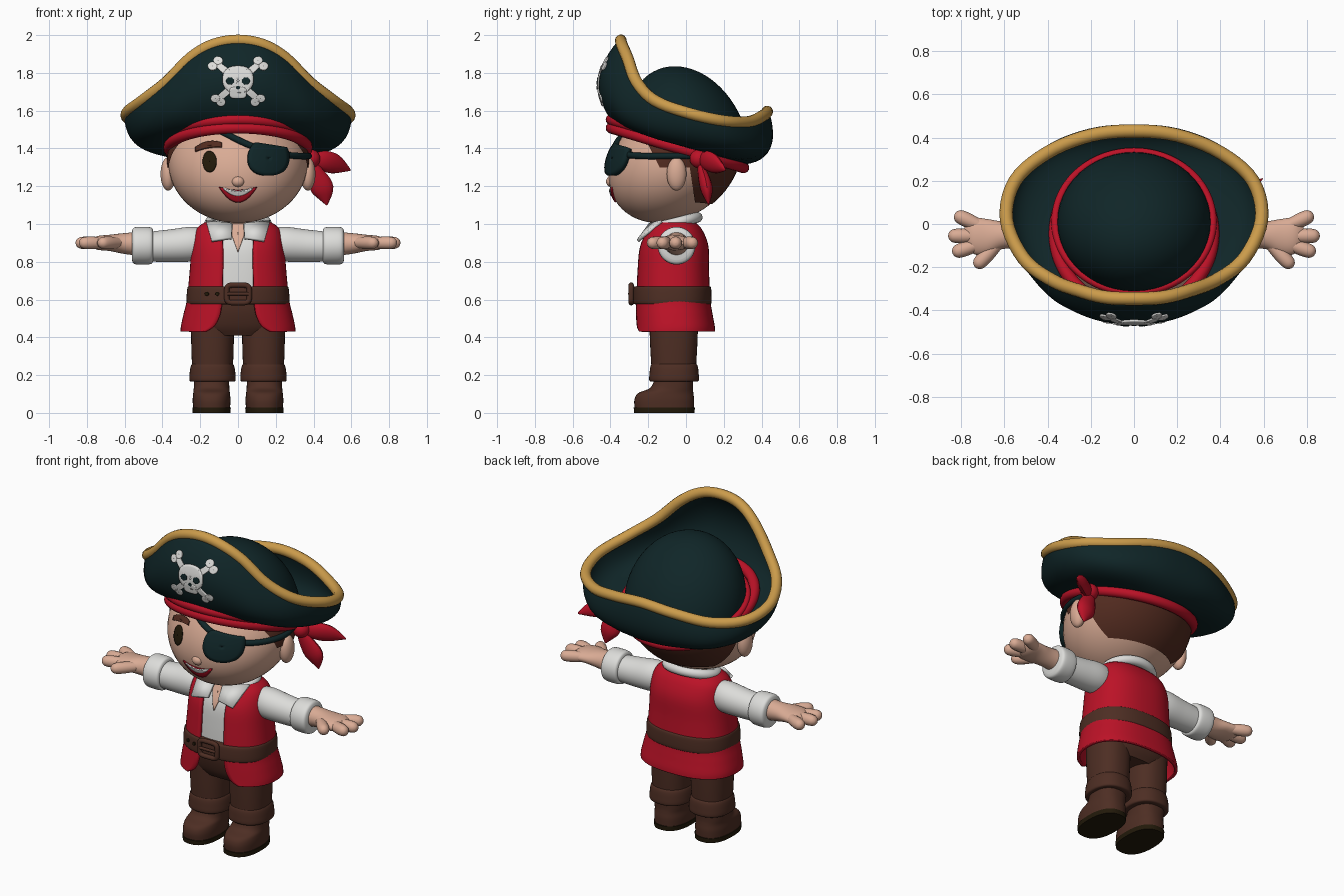
import bpy, bmesh
from math import sin, cos, pi, asin, atan2, copysign, sqrt, radians
from mathutils import Vector
from mathutils.bvhtree import BVHTree

if "Cube" in bpy.data.objects:
    bpy.data.objects.remove(bpy.data.objects["Cube"])


def material(name, r, g, b):
    m = bpy.data.materials.new(name)
    m.use_nodes = True
    m.diffuse_color = (r, g, b, 1)
    m.node_tree.nodes["Principled BSDF"].inputs["Base Color"].default_value = (r, g, b, 1)
    m.node_tree.nodes["Principled BSDF"].inputs["Roughness"].default_value = 0.8
    return m


SKIN = material("skin", .70, .41, .30)
WHITE = material("white cloth", .72, .72, .70)
RED = material("red cloth", .50, .006, .02)
TEAL = material("dark teal felt", .005, .019, .021)
GOLD = material("gold trim", .60, .33, .07)
BROWN = material("brown leather", .075, .027, .017)
HAIR = material("brown hair", .085, .024, .014)
DARK = material("dark sole", .016, .010, .003)
made = []


# ---- helpers ----
def finish(name, mat, bm, thick=0):
    me = bpy.data.meshes.new(name)
    bm.to_mesh(me)
    bm.free()
    me.materials.append(mat)
    ob = bpy.data.objects.new(name, me)
    bpy.context.scene.collection.objects.link(ob)
    if thick:
        mod = ob.modifiers.new("thickness", 'SOLIDIFY')
        mod.thickness, mod.offset = thick, 0
    made.append(ob)
    return ob


def grid(name, mat, rows, wrap=True, loop=False, cap=False, thick=0):
    bm = bmesh.new()
    vs = [[bm.verts.new(p) for p in r] for r in rows]
    n = len(vs[0])
    for i in range(len(vs) - (not loop)):
        a, b = vs[i], vs[(i + 1) % len(vs)]
        for j in range(n - (not wrap)):
            k = (j + 1) % n
            bm.faces.new((a[j], a[k], b[k], b[j]))
    if cap:
        bm.faces.new(vs[0])
        bm.faces.new(vs[-1][::-1])
    bmesh.ops.recalc_face_normals(bm, faces=bm.faces)
    return finish(name, mat, bm, thick)


def spline(pts, per=5, closed=False):
    n, out = len(pts), []
    pick = lambda i: pts[i % n] if closed else pts[min(max(i, 0), n - 1)]
    for i in range(n if closed else n - 1):
        for s in range(per):
            t = s / per
            out.append(tuple(b + .5 * t * (c - a + t * (2*a - 5*b + 4*c - d + t * (3*b - 3*c + d - a)))
                             for a, b, c, d in zip(pick(i - 1), pick(i), pick(i + 1), pick(i + 2))))
    return out if closed else out + [tuple(pts[-1])]


def se(v, p):
    return copysign(abs(v) ** (2 / p), v)


def loft(name, mat, secs, axis='z', n=40, p=2):
    rows = []
    for x, y, z, ra, rb in spline(secs):
        ring = [(ra * se(cos(2*pi*k/n), p), rb * se(sin(2*pi*k/n), p)) for k in range(n)]
        rows.append([(x + u, y + v, z) if axis == 'z' else (x, y + u, z + v) for u, v in ring])
    return grid(name, mat, rows, cap=True)


def tube(name, mat, pts, closed=False, squash=1, up=(0, 0, 1), n=14, per=5):
    path = spline(pts, per, closed)
    rows, m = [], len(path)
    for i, q in enumerate(path):
        a = path[(i - 1) % m if closed else max(i - 1, 0)]
        b = path[(i + 1) % m if closed else min(i + 1, m - 1)]
        t = (Vector(b[:3]) - Vector(a[:3])).normalized()
        side = t.cross(Vector(up)).normalized()
        nrm = side.cross(t)
        r = max(q[3], .002)
        rows.append([Vector(q[:3]) + r * (cos(2*pi*k/n) * side + squash * sin(2*pi*k/n) * nrm)
                     for k in range(n)])
    return grid(name, mat, rows, loop=closed, cap=not closed)


def ball(name, mat, c, r, shear=0, planes=()):
    bm = bmesh.new()
    bmesh.ops.create_uvsphere(bm, u_segments=48, v_segments=32, radius=1)
    for v in bm.verts:
        x, y, z = (v.co[i] * r[i] for i in range(3))
        v.co = (c[0] + x, c[1] + y + shear * z, c[2] + z)
    for co, no in planes:
        bmesh.ops.bisect_plane(bm, geom=bm.verts[:] + bm.edges[:] + bm.faces[:],
                               plane_co=co, plane_no=no, clear_inner=True)
    return finish(name, mat, bm)


def oval(cx, cz, rx, rz, rot=0, p=2, n=36):
    pts = [(rx * se(cos(2*pi*k/n), p), rz * se(sin(2*pi*k/n), p)) for k in range(n)]
    return [(cx + u * cos(rot) - v * sin(rot), cz + u * sin(rot) + v * cos(rot)) for u, v in pts]


def plate(name, mat, outline, target, lift=.004, thick=.008):
    """Thin plate laid on the front of a target surface."""
    me = target.data
    tree = BVHTree.FromPolygons([v.co for v in me.vertices], [f.vertices for f in me.polygons])
    cx, cz = (sum(c) / len(outline) for c in zip(*outline))
    rows = []
    for s in (.01, .2, .4, .6, .8, 1):
        row = []
        for x, z in outline:
            x, z = cx + s * (x - cx), cz + s * (z - cz)
            hit = tree.ray_cast(Vector((x, -2, z)), Vector((0, 1, 0)))[0]
            row.append((x, (hit.y if hit else -.3) - lift, z))
        rows.append(row)
    return grid(name, mat, rows, thick=thick)


# ---- head, hair and face ----
HC, HR = (0, -.06, 1.33), (.37, .34, .325)
head = ball("head", SKIN, HC, HR, .25, [((0, 0, 1.44), (0, -.3, -1))])
HR2 = tuple(r * 1.02 for r in HR)
under_band = ((0, 0, 1.43), (0, -.3, -1))
ball("back_hair", HAIR, HC, HR2, .25,
     [under_band, ((0, .02, 1.3), (0, 1, .15)), ((0, .2, 1.1), (0, .1, 1))])
ball("sideburns", HAIR, HC, HR2, .25,
     [under_band, ((0, -.14, 1.3), (0, 1, .5)), ((0, 0, 1.3), (0, 0, 1))])
ball("nose", SKIN, (0, -.393, 1.225), (.035, .03, .03))
for side, s in (("left", 1), ("right", -1)):
    ball(side + "_ear", SKIN, (s * .37, -.05, 1.265), (.04, .052, .088))
plate("eye", DARK, oval(-.15, 1.33, .036, .056), head)
us = [k / 12 - 1 for k in range(25)]
plate("eyebrow", HAIR, [(-.155 + .07*u, 1.437 - .02*u*u + .012*u) for u in us] +
      [(-.155 + .07*u, 1.403 - .008*u*u + .012*u) for u in us[::-1]], head, .006)
lip = lambda u: 1.18 + .015 * u * u
plate("mouth", RED, [(.1*u, lip(u)) for u in us] +
      [(.1*u, 1.195 - .08*(1 - u*u)) for u in us[-2:0:-1]], head)
plate("teeth", WHITE, [(.08*u, lip(u) - .004) for u in us] +
      [(.08*u, lip(u) - .006 - .025*(1 - u*u)) for u in us[-2:0:-1]], head, .008, .006)


# ---- eye patch ----
def on_head(deg, z, r, grow=1.02):
    k = grow * sqrt(1 - ((z - HC[2]) / HR[2]) ** 2)
    a = radians(deg)
    return (HR[0]*k*sin(a), HC[1] - HR[1]*k*cos(a) + .25*(z - HC[2]), z, r)


plate("eye_patch", TEAL, [(x, min(z, 1.433 - .16*(x - .05))) for x, z in oval(.158, 1.35, .106, .094, p=2.3)],
      head, .018, .03)
tube("patch_strap", TEAL, [on_head(d, z, .017) for d, z in
     ((-20, 1.5), (0, 1.445), (15, 1.405), (38, 1.37), (60, 1.36), (85, 1.36), (115, 1.36))])

# ---- headband with knot ----
for name, dz in (("upper", .022), ("lower", -.022)):
    ring = [(.365 * sin(k*pi/24), -.045 - .35 * cos(k*pi/24)) for k in range(48)]
    tube(name + "_headband", RED, [(x, y, 1.412 + dz - .3*y, .03) for x, y in ring], True, per=2)
ball("headband_knot", RED, (.385, .07, 1.345), (.05, .05, .05))
tube("lower_bandana_tail", RED, [(.37, .07, 1.34, .02), (.41, .09, 1.26, .05), (.45, .11, 1.18, .058),
     (.47, .12, 1.10, .004)], squash=.55, up=(0, 1, 0))
tube("upper_bandana_tail", RED, [(.37, .07, 1.34, .02), (.45, .11, 1.335, .052), (.52, .16, 1.315, .05),
     (.595, .21, 1.285, .004)], squash=.55, up=(0, 1, 0))

# ---- hat ----
ball("hat_crown", TEAL, (0, .01, 1.45), (.355, .315, .385), -.18, [((0, 0, 1.39), (0, .3, 1))])
mirror = lambda half: half + [(-p[0],) + p[1:] for p in half[-2:0:-1]]
rim = spline(mirror([(0, -.345, 1.972), (.13, -.34, 1.95), (.25, -.31, 1.88), (.38, -.26, 1.75),
                     (.51, -.16, 1.65), (.59, .02, 1.585), (.55, .2, 1.545), (.4, .33, 1.54),
                     (.2, .41, 1.575), (0, .43, 1.595)]), closed=True)
belly = spline(mirror([(0, -.545, 1.75), (.15, -.54, 1.73), (.30, -.49, 1.65), (.43, -.4, 1.55),
                       (.53, -.22, 1.45), (.59, .02, 1.39), (.56, .25, 1.35), (.43, .41, 1.33),
                       (.22, .49, 1.345), (0, .505, 1.35)]), closed=True)
rows = []
for s in range(13):
    t, row = s / 12, []
    for R, C in zip(rim, belly):
        a = atan2(C[0], -C[1])
        y = -.03 - .34 * cos(a)
        inner = Vector((.36 * sin(a), y, 1.418 - .3 * y))
        row.append((1 - t)**2 * inner + 2*t*(1 - t) * Vector(C) + t*t * Vector(R))
    rows.append(row)
brim = grid("hat_brim", TEAL, rows, thick=.02)
tube("hat_rim_trim", GOLD, [p + (.031,) for p in rim], True, per=1)
ring = [(.365 * sin(k*pi/24), .01 - .325 * cos(k*pi/24)) for k in range(48)]
tube("crown_ribbon", RED, [(x, y, 1.46 - .3*y, .018) for x, y in ring], True, per=2)

# painted skull and crossed bones
lift = .015
plate("skull", WHITE, oval(0, 1.765, .082, .072, p=2.4), brim, lift)
plate("skull_jaw", WHITE, oval(0, 1.695, .045, .03, p=4), brim, lift)
for s in (1, -1):
    plate("bone", WHITE, oval(0, 1.752, .16, .018, s * radians(41), p=5), brim, lift)
    plate("skull_eye", TEAL, oval(s * .042, 1.757, .021, .019), brim, lift + .003)
    for dx, dz in ((.135, 1.835), (.105, 1.865), (.12, 1.665), (.09, 1.645)):
        plate("bone_knob", WHITE, oval(s * dx, dz, .024, .021), brim, lift)
plate("skull_nose", TEAL, oval(0, 1.722, .011, .009), brim, lift + .003)

# ---- torso ----
loft("neck", SKIN, [(0, -.06, .93, .1, .1), (0, -.07, 1.1, .1, .1)])
shirt = loft("shirt", WHITE, [(0, -.07, .58, .24, .172), (0, -.07, .75, .23, .168), (0, -.065, .88, .218, .16),
             (0, -.06, .97, .19, .12), (0, -.06, 1.02, .12, .09)], n=64, p=2.4)
rows = []
for z, cy, rx, ry, gap in spline([(.43, -.06, .295, .205, .17), (.46, -.06, .293, .203, .125),
                                  (.52, -.065, .28, .197, .095), (.6, -.07, .262, .19, .085),
                                  (.75, -.07, .247, .183, .08), (.88, -.065, .236, .175, .08),
                                  (.965, -.06, .215, .138, .085), (1.005, -.06, .165, .1, .09)]):
    a0 = asin((gap / rx) ** 1.2)
    angles = [a0 + (2*pi - 2*a0) * k / 60 for k in range(61)]
    rows.append([(rx * se(sin(a), 2.4), cy - ry * se(cos(a), 2.4), z) for a in angles])
grid("vest", RED, rows, wrap=False, thick=.018)
edge = [(-.055, 1.0), (0, .85), (.055, 1.0)]
plate("open_neckline", SKIN, [(a[0] + (b[0] - a[0])*k/8, a[1] + (b[1] - a[1])*k/8)
      for a, b in zip(edge, edge[1:] + edge[:1]) for k in range(8)], shirt)
tube("collar_band", WHITE, [(.15 * sin(a), -.06 - .12 * cos(a), 1.005 - .03 * cos(a), .028)
     for a in (radians(d) for d in range(30, 331, 20))])
for side, s in (("left", 1), ("right", -1)):
    grid(side + "_collar_flap", WHITE, [[(s*.03, -.19, 1.0), (s*.17, -.13, 1.015)],
         [(s*.035, -.245, .925), (s*.14, -.255, .91)]], wrap=False, thick=.016)

# ---- belt ----
belt = loft("belt", BROWN, [(0, -.073, .575, .262, .196), (0, -.073, .585, .273, .208), (0, -.073, .66, .268, .206),
            (0, -.073, .67, .257, .194)], n=64, p=2.4)
frame = oval(0, .63, .06, .047, p=5)
tube("buckle_frame", BROWN, [(x, -.29, z, .014) for x, z in frame], True, up=(0, 1, 0), per=1)
tube("buckle_prong", BROWN, [(-.055, -.298, .63, .009), (.055, -.298, .63, .009)])
for x in (-.165, -.11):
    plate("belt_hole", DARK, oval(x, .63, .01, .01), belt)

# ---- legs and boots ----
loft("hips", BROWN, [(0, -.065, .41, .2, .115), (0, -.065, .46, .24, .145), (0, -.068, .54, .245, .165),
     (0, -.07, .62, .235, .168)], p=2.4)
for side, s in (("left", 1), ("right", -1)):
    x = s * .135
    loft(side + "_leg", BROWN, [(x, -.065, .2, .106, .115), (x, -.065, .34, .112, .124), (x, -.065, .5, .114, .13)], p=2.3)
    loft(side + "_boot_cuff", BROWN, [(x, -.063, .165, .098, .105), (x, -.063, .17, .121, .13), (x, -.063, .21, .121, .13),
         (x, -.063, .25, .114, .124), (x, -.063, .268, .1, .11)], p=2.3)
    x = s * .14
    loft(side + "_boot", BROWN, [(x, -.115, .025, .098, .157), (x, -.115, .07, .1, .158), (x, -.107, .105, .097, .146),
         (x, -.075, .135, .094, .112), (x, -.06, .2, .093, .1)], p=2.4)
    loft(side + "_sole", DARK, [(x, -.115, 0, .1, .16), (x, -.115, .028, .102, .162)], p=2.4)

# ---- arms and hands ----
for side, s in (("left", 1), ("right", -1)):
    along = lambda secs: [(s * a, b, c, d, e) for a, b, c, d, e in secs]
    loft(side + "_sleeve", WHITE, along([(.16, -.05, .895, .07, .08), (.25, -.05, .893, .088, .092),
         (.36, -.05, .885, .084, .086), (.47, -.05, .88, .078, .079)]), 'x')
    loft(side + "_sleeve_cuff", WHITE, along([(.45, -.05, .885, .08, .082), (.462, -.05, .885, .095, .097),
         (.51, -.05, .885, .1, .1), (.55, -.05, .885, .096, .096), (.562, -.05, .885, .075, .075)]), 'x')
    loft(side + "_hand", SKIN, along([(.53, -.05, .895, .064, .063), (.61, -.052, .897, .064, .054),
         (.68, -.06, .9, .083, .043), (.745, -.055, .9, .082, .036), (.785, -.05, .9, .035, .015)]), 'x')
    for name, a, b in (("thumb", (.63, -.09), (.735, -.2)), ("index_finger", (.71, -.09), (.84, -.135)),
                       ("middle_finger", (.72, -.055), (.86, -.055)), ("little_finger", (.71, -.01), (.83, .045))):
        tube(side + "_" + name, SKIN, [(s * (a[0] + f*(b[0] - a[0])), a[1] + f*(b[1] - a[1]), .9, r) for f, r in
             ((0, .028), (.5, .034), (.82, .031), (.96, .018), (1, .003))])

# ---- smooth shading ----
bpy.ops.object.select_all(action='DESELECT')
for ob in made:
    ob.select_set(True)
bpy.context.view_layer.objects.active = made[0]
bpy.ops.object.shade_smooth_by_angle(angle=radians(40))
